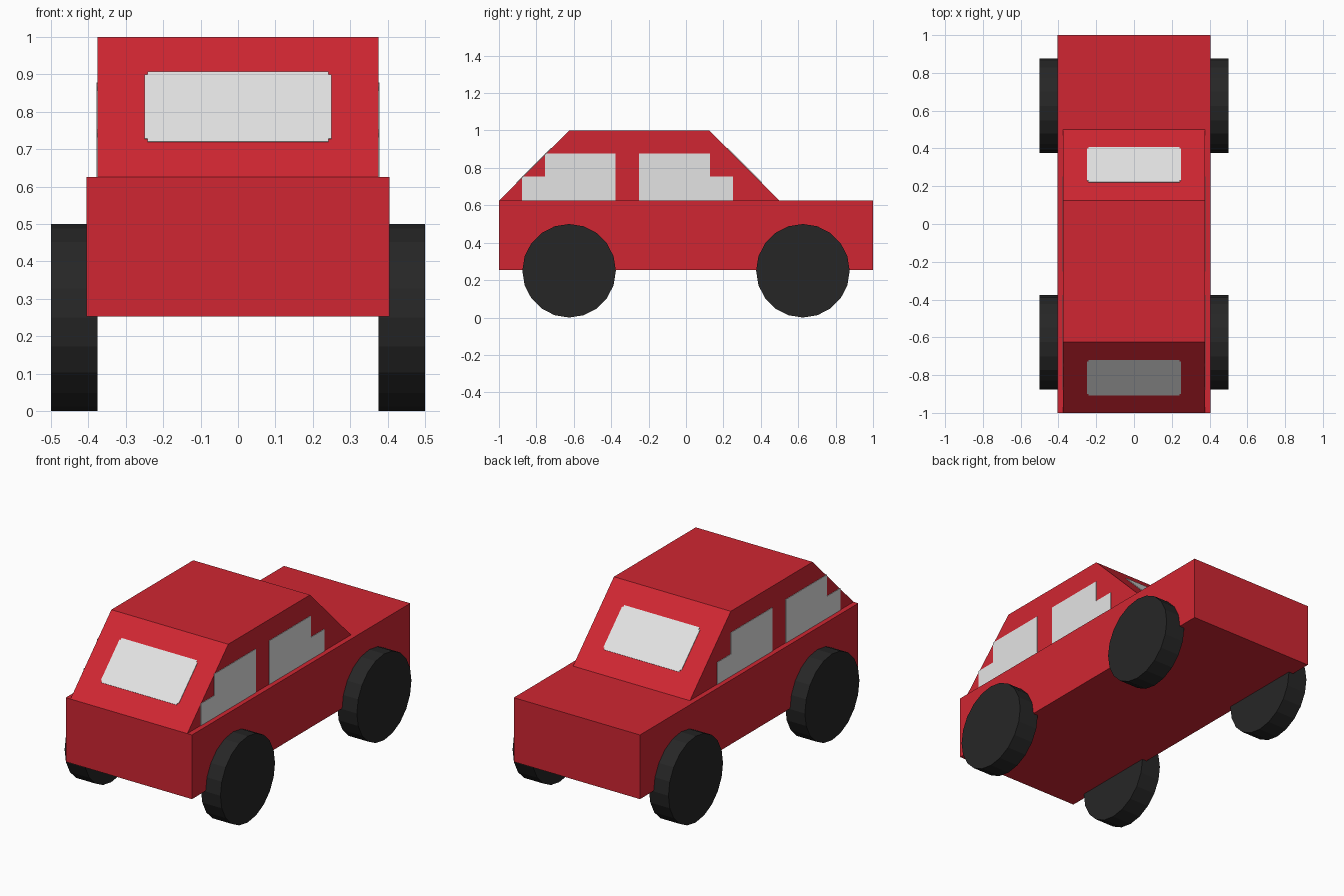
import bpy, bmesh, math
from mathutils import Vector

if "Cube" in bpy.data.objects:
    bpy.data.objects.remove(bpy.data.objects["Cube"])


def material(name, rgb):
    m = bpy.data.materials.new(name)
    m.diffuse_color = (*rgb, 1)
    m.use_nodes = True
    m.node_tree.nodes["Principled BSDF"].inputs["Base Color"].default_value = m.diffuse_color
    return m


RED = material("red paint", (0.631, 0.0194, 0.0319))
GLASS = material("pale grey glass", (0.776, 0.776, 0.776))
BLACK = material("black rubber", (0.0194, 0.0194, 0.0194))


def prism(name, loop, push, mat):
    """Solid made by pushing a flat outline along a vector."""
    bm = bmesh.new()
    face = bm.faces.new([bm.verts.new(p) for p in loop])
    ext = bmesh.ops.extrude_face_region(bm, geom=[face], use_keep_orig=True)
    verts = [g for g in ext["geom"] if isinstance(g, bmesh.types.BMVert)]
    bmesh.ops.translate(bm, verts=verts, vec=Vector(push))
    bmesh.ops.recalc_face_normals(bm, faces=bm.faces)
    mesh = bpy.data.meshes.new(name)
    bm.to_mesh(mesh)
    bm.free()
    mesh.materials.append(mat)
    ob = bpy.data.objects.new(name, mesh)
    bpy.context.collection.objects.link(ob)
    return ob


# Lower body
W, H0, H1 = 0.405, 0.253, 0.625
prism("body", [(-W, -1, H0), (-W, 1, H0), (-W, 1, H1), (-W, -1, H1)], (2 * W, 0, 0), RED)

# Cabin with sloped front and back
C = 0.375
prism("cabin", [(-C, y, z) for y, z in ((-1, H1), (0.5, H1), (0.125, 1), (-0.625, 1))],
      (2 * C, 0, 0), RED)

# Front and rear windows: rectangles with tiny notched corners on the slopes
T, N = 0.003, 0.008
X, Y0, Y1 = 0.25, -0.906, -0.719
outline = [(-X + N, Y0), (X - N, Y0), (X - N, Y0 + N), (X, Y0 + N),
           (X, Y1 - N), (X - N, Y1 - N), (X - N, Y1), (-X + N, Y1),
           (-X + N, Y1 - N), (-X, Y1 - N), (-X, Y0 + N), (-X + N, Y0 + N)]
S = T * math.sqrt(0.5)
prism("windshield", [(x, y, y + 1.625) for x, y in outline], (0, -S, S), GLASS)
prism("rear_window", [(x, -0.5 - y, y + 1.625) for x, y in outline], (0, S, S), GLASS)

# Stepped side windows, the rear pair mirrored from the front pair
step = [(-0.878, H1), (-0.376, H1), (-0.376, 0.878), (-0.754, 0.878),
        (-0.754, 0.753), (-0.878, 0.753)]
for side, s in (("right", 1), ("left", -1)):
    prism(f"front_window_{side}", [(s * C, y, z) for y, z in step], (s * T, 0, 0), GLASS)
    prism(f"back_window_{side}", [(s * C, -0.627 - y, z) for y, z in step], (s * T, 0, 0), GLASS)

# Wheels
for side, s in (("right", 1), ("left", -1)):
    for end, y in (("front", -0.625), ("back", 0.625)):
        bpy.ops.mesh.primitive_cylinder_add(vertices=20, radius=0.25, depth=0.125,
                                            location=(s * 0.4375, y, 0.25),
                                            rotation=(0, math.pi / 2, 0))
        wheel = bpy.context.object
        wheel.name = f"{end}_wheel_{side}"
        wheel.data.materials.append(BLACK)
